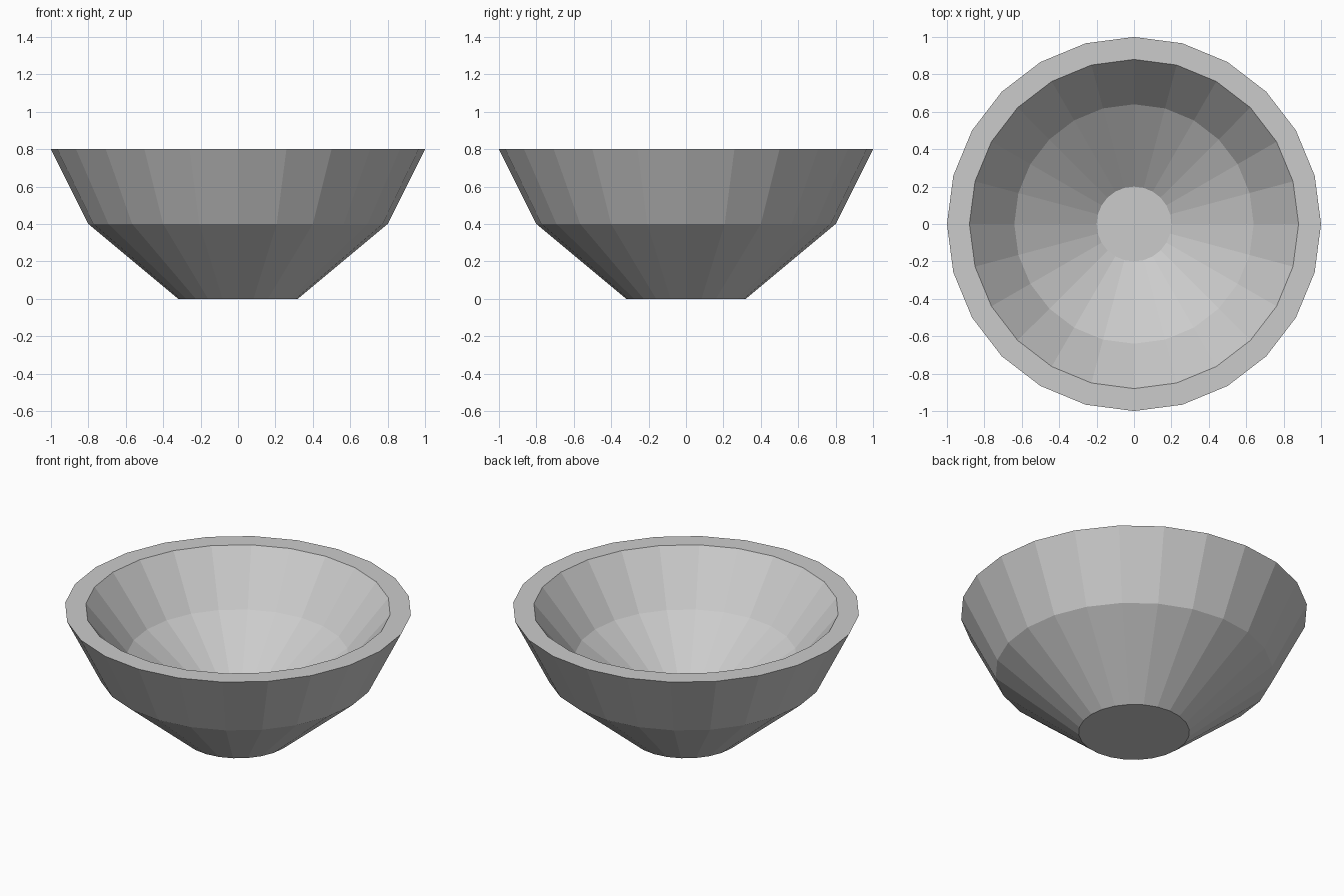
import bpy, bmesh, math

if "Cube" in bpy.data.objects:
    bpy.data.objects.remove(bpy.data.objects["Cube"])

SIDES = 24

# Closed wall profile as (radius, height): outer foot up to the rim, then down inside
PROFILE = [(0.32, 0.0), (0.80, 0.40), (1.0, 0.80),
           (0.88, 0.80), (0.64, 0.50), (0.20, 0.20)]

grey = bpy.data.materials.new("light grey")
grey.diffuse_color = (0.6, 0.6, 0.6, 1)
grey.use_nodes = True
grey.node_tree.nodes["Principled BSDF"].inputs["Base Color"].default_value = grey.diffuse_color


def ring(bm, radius, height):
    """One horizontal ring of vertices."""
    steps = [2 * math.pi * i / SIDES for i in range(SIDES)]
    return [bm.verts.new((radius * math.cos(a), radius * math.sin(a), height))
            for a in steps]


# Bowl: faceted outer wall, flat rim, inner wall
bm = bmesh.new()
rings = [ring(bm, r, z) for r, z in PROFILE]
for low, high in zip(rings, rings[1:]):
    for i in range(SIDES):
        j = (i + 1) % SIDES
        bm.faces.new((low[i], low[j], high[j], high[i]))

# Flat underside and inner floor
bm.faces.new(rings[0][::-1])
bm.faces.new(rings[-1])
bmesh.ops.recalc_face_normals(bm, faces=bm.faces[:])

mesh = bpy.data.meshes.new("bowl")
bm.to_mesh(mesh)
bm.free()
mesh.materials.append(grey)
bowl = bpy.data.objects.new("bowl", mesh)
bpy.context.collection.objects.link(bowl)
